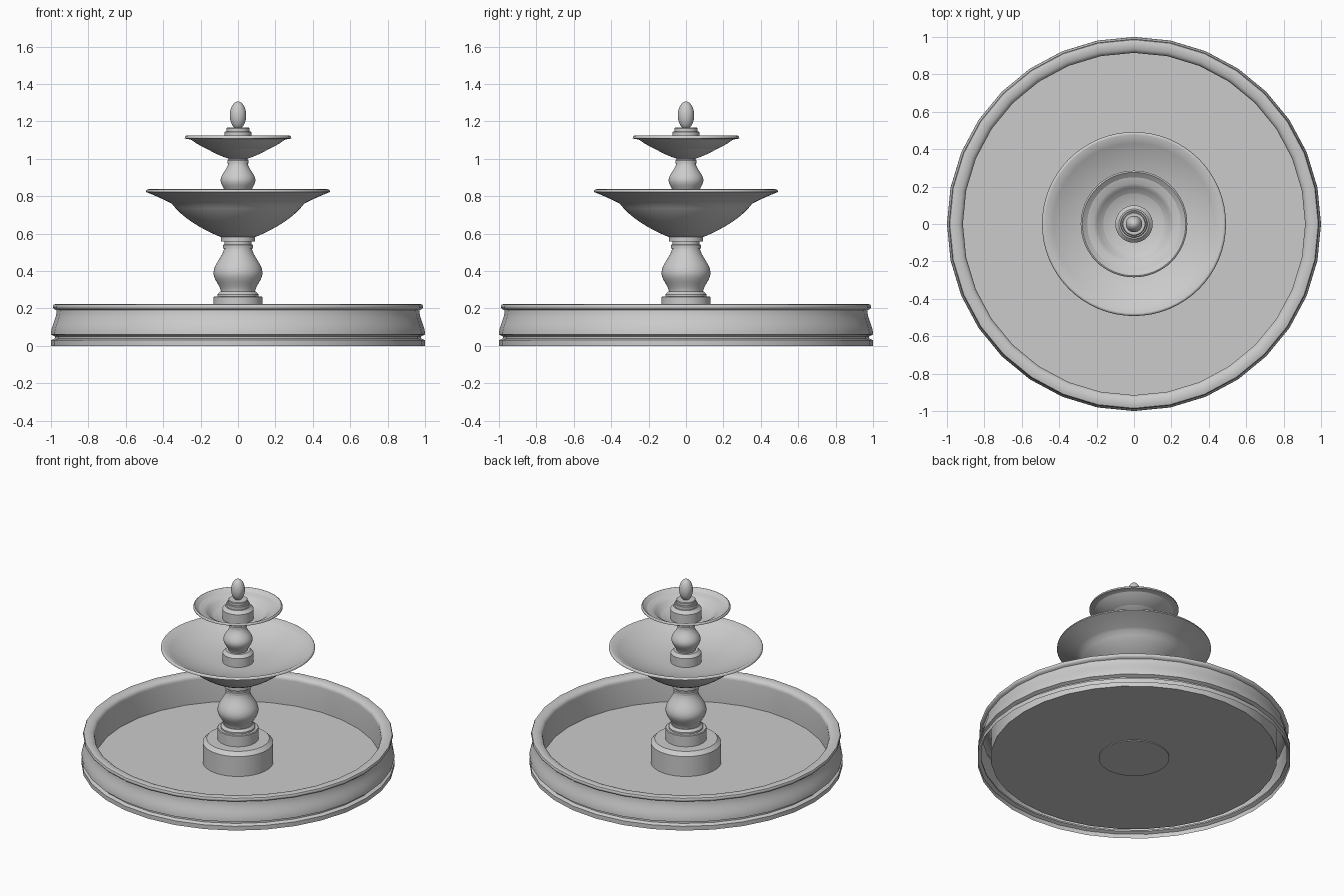
import bpy, bmesh, math

cube = bpy.data.objects.get("Cube")
if cube:
    bpy.data.objects.remove(cube, do_unlink=True)

stone = bpy.data.materials.new("grey_stone")
stone.use_nodes = True
GREY = (0.6, 0.6, 0.6, 1)
stone.diffuse_color = GREY
stone.node_tree.nodes["Principled BSDF"].inputs["Base Color"].default_value = GREY


def lathe(name, profile, sides=64):
    """Spin (radius, height) points round the z axis; radius 0 closes an end."""
    bm = bmesh.new()
    turns = [math.tau * i / sides for i in range(sides)]
    rings = []
    for radius, z in profile:
        if radius == 0:
            rings.append([bm.verts.new((0, 0, z))] * sides)
        else:
            rings.append([bm.verts.new((radius * math.cos(a), radius * math.sin(a), z))
                          for a in turns])
    for low, high in zip(rings, rings[1:]):
        for i in range(sides):
            j = (i + 1) % sides
            corners = dict.fromkeys((low[i], low[j], high[j], high[i]))
            bm.faces.new(list(corners))
    mesh = bpy.data.meshes.new(name)
    bm.to_mesh(mesh)
    bm.free()
    mesh.materials.append(stone)
    part = bpy.data.objects.new(name, mesh)
    bpy.context.collection.objects.link(part)
    bpy.ops.object.select_all(action='DESELECT')
    part.select_set(True)
    bpy.context.view_layer.objects.active = part
    bpy.ops.object.shade_smooth_by_angle(angle=math.radians(40))


def ogee(start, end, steps=8):
    """S-shaped moulding that is upright at both ends."""
    points = []
    for i in range(steps + 1):
        t = i / steps
        ease = (1 - math.cos(math.pi * t)) / 2
        points.append((start[0] + (end[0] - start[0]) * ease,
                       start[1] + (end[1] - start[1]) * t))
    return points


def bend(start, pull, end, steps=8):
    """Curve from start to end, drawn towards the pull point."""
    points = []
    for i in range(steps + 1):
        t = i / steps
        points.append(tuple((1 - t) ** 2 * a + 2 * t * (1 - t) * b + t * t * c
                            for a, b, c in zip(start, pull, end)))
    return points


def drum(name, radius, bottom, top, bevel=0.004):
    """Closed round block with a bevelled upper edge."""
    lathe(name, [(0, bottom), (radius, bottom), (radius, top - bevel),
                 (radius - bevel, top), (0, top)])


def vase(name, foot, belly, neck, bottom, middle, top):
    """Baluster swelling from foot to belly and narrowing to the neck."""
    lathe(name, [(0, bottom)] + ogee((foot, bottom), (belly, middle))
          + ogee((belly, middle), (neck, top))[1:] + [(0, top)])


def bowl(name, rim, stem, bottom, top, floor):
    """Rounded bowl with a flared lip and a shallow inside."""
    height = top - bottom
    waist = (rim * 0.72, bottom + height * 0.7)
    edge = (rim, top - 0.015)
    under = bend((stem, bottom), (waist[0] * 0.78, bottom + height * 0.3), waist)
    flare = bend(waist, (rim * 0.85, bottom + height * 0.83), edge)
    lip = bend(edge, (rim, top), (rim * 0.97, top), 4)
    inside = bend(lip[-1], (rim * 0.6, floor), (stem, floor))
    lathe(name, [(0, bottom)] + under + flare[1:] + lip[1:] + inside[1:] + [(0, floor)])


# Pool: moulded wall, open underneath, and a flat floor
FLOOR = 0.02
INNER = 0.915
foot_band = [(1, 0), (1, 0.03), (0.978, 0.04), (0.978, 0.05)]
side = ogee((1, 0.06), (0.97, 0.19))
bead = bend(side[-1], (1, 0.2), (0.985, 0.22), 4)
roll = bend((0.97, 0.224), (INNER, 0.224), (INNER, 0.19), 6)
lathe("pool_wall", foot_band + side + bead[1:] + roll + [(INNER, FLOOR)], 32)
lathe("pool_floor", [(INNER, FLOOR), (0, FLOOR)], 32)

# Lower column: plinth, stepped foot, vase and collars
drum("plinth", 0.225, 0.015, 0.185, 0.025)
drum("foot_step", 0.131, 0.18, 0.264)
drum("foot_ring", 0.11, 0.26, 0.29, 0.015)
vase("lower_vase", 0.09, 0.131, 0.074, 0.28, 0.39, 0.53)
drum("lower_neck_ring", 0.08, 0.52, 0.542)
drum("lower_neck", 0.072, 0.53, 0.57)
drum("lower_collar", 0.092, 0.558, 0.6)
bowl("large_bowl", 0.492, 0.09, 0.58, 0.837, 0.728)

# Upper column: round foot, vase and collar
drum("upper_foot", 0.098, 0.72, 0.81, 0.02)
vase("upper_vase", 0.06, 0.093, 0.052, 0.8, 0.885, 0.98)
drum("upper_collar", 0.057, 0.975, 0.995)
drum("upper_neck", 0.052, 0.99, 1.02)
bowl("small_bowl", 0.285, 0.05, 1, 1.123, 1.03)

# Finial: stepped base carrying an egg
drum("finial_foot", 0.1, 1.02, 1.12, 0.02)
drum("finial_step", 0.072, 1.11, 1.146)
drum("finial_cap", 0.062, 1.14, 1.166)
egg = []
for i in range(17):
    angle = math.pi * i / 16
    egg.append((0.044 * math.sin(angle) if 0 < i < 16 else 0,
                1.232 - 0.074 * math.cos(angle)))
lathe("finial_egg", egg, 32)
